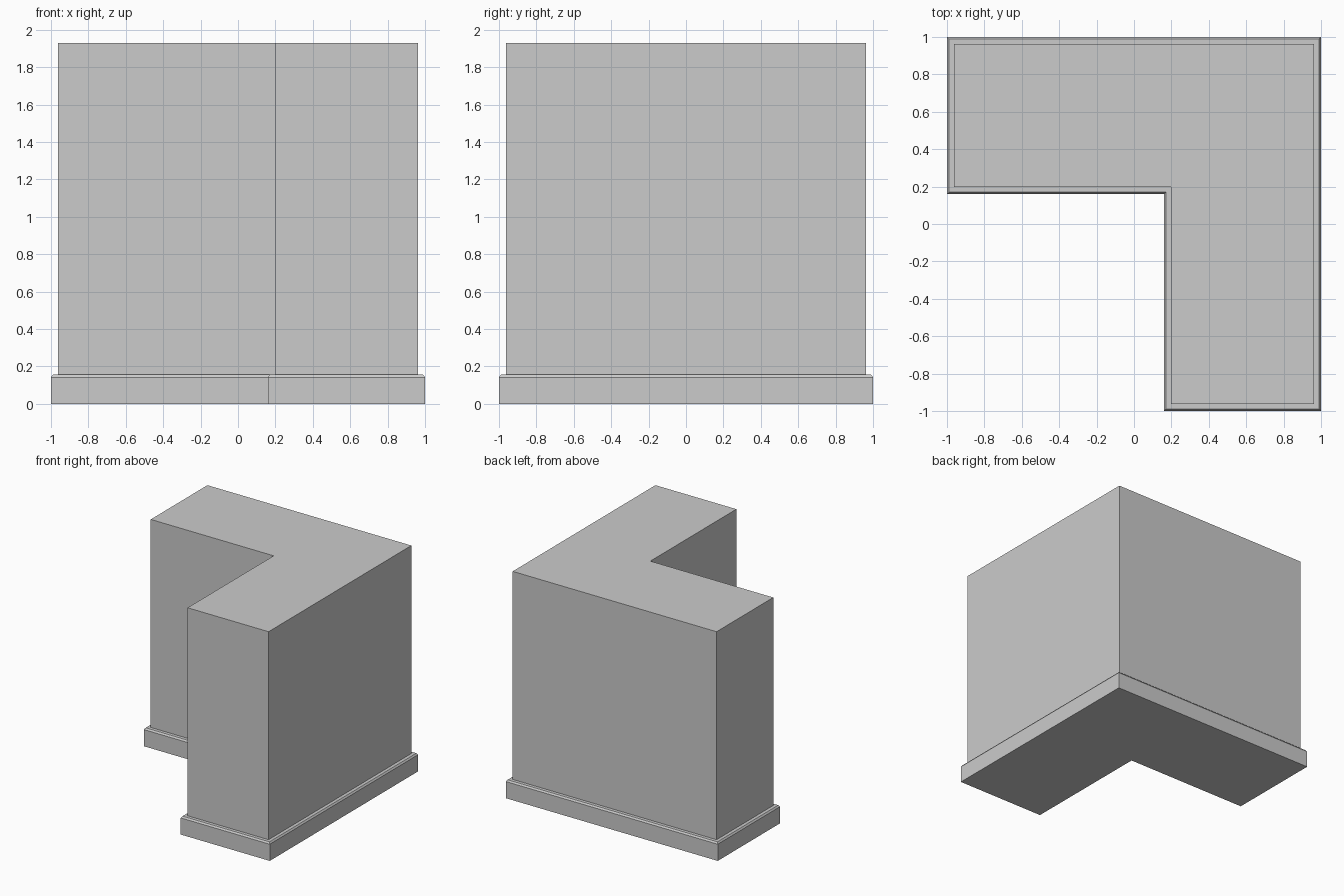
import bpy
import bmesh

cube = bpy.data.objects.get("Cube")
if cube:
    bpy.data.objects.remove(cube, do_unlink=True)

grey = bpy.data.materials.new("plain grey")
grey.use_nodes = True
colour = (0.6, 0.6, 0.6, 1)
grey.diffuse_color = colour
grey.node_tree.nodes["Principled BSDF"].inputs["Base Color"].default_value = colour

NOTCH = 0.16  # position of the inner corner


def l_outline(inset):
    """Corner footprint, anticlockwise, shrunk by inset on every side."""
    e, n = 1 - inset, NOTCH + inset
    return [(n, -e), (e, -e), (e, e), (-e, e), (-e, n), (n, n)]


def loft(name, sections):
    """Capped solid through (inset, height) sections of the footprint."""
    bm = bmesh.new()
    rings = [[bm.verts.new((x, y, z)) for x, y in l_outline(inset)]
             for inset, z in sections]
    for low, high in zip(rings, rings[1:]):
        for i in range(len(low)):
            j = (i + 1) % len(low)
            bm.faces.new((low[i], low[j], high[j], high[i]))
    bm.faces.new(rings[0][::-1])
    bm.faces.new(rings[-1])
    mesh = bpy.data.meshes.new(name)
    bm.to_mesh(mesh)
    bm.free()
    mesh.materials.append(grey)
    obj = bpy.data.objects.new(name, mesh)
    bpy.context.collection.objects.link(obj)
    return obj


# Plinth with a chamfered upper edge
loft("plinth", [(0, 0), (0, 0.142), (0.01, 0.156)])

# Tall corner wall standing on the plinth
loft("corner_wall", [(0.038, 0.156), (0.038, 1.93)])
